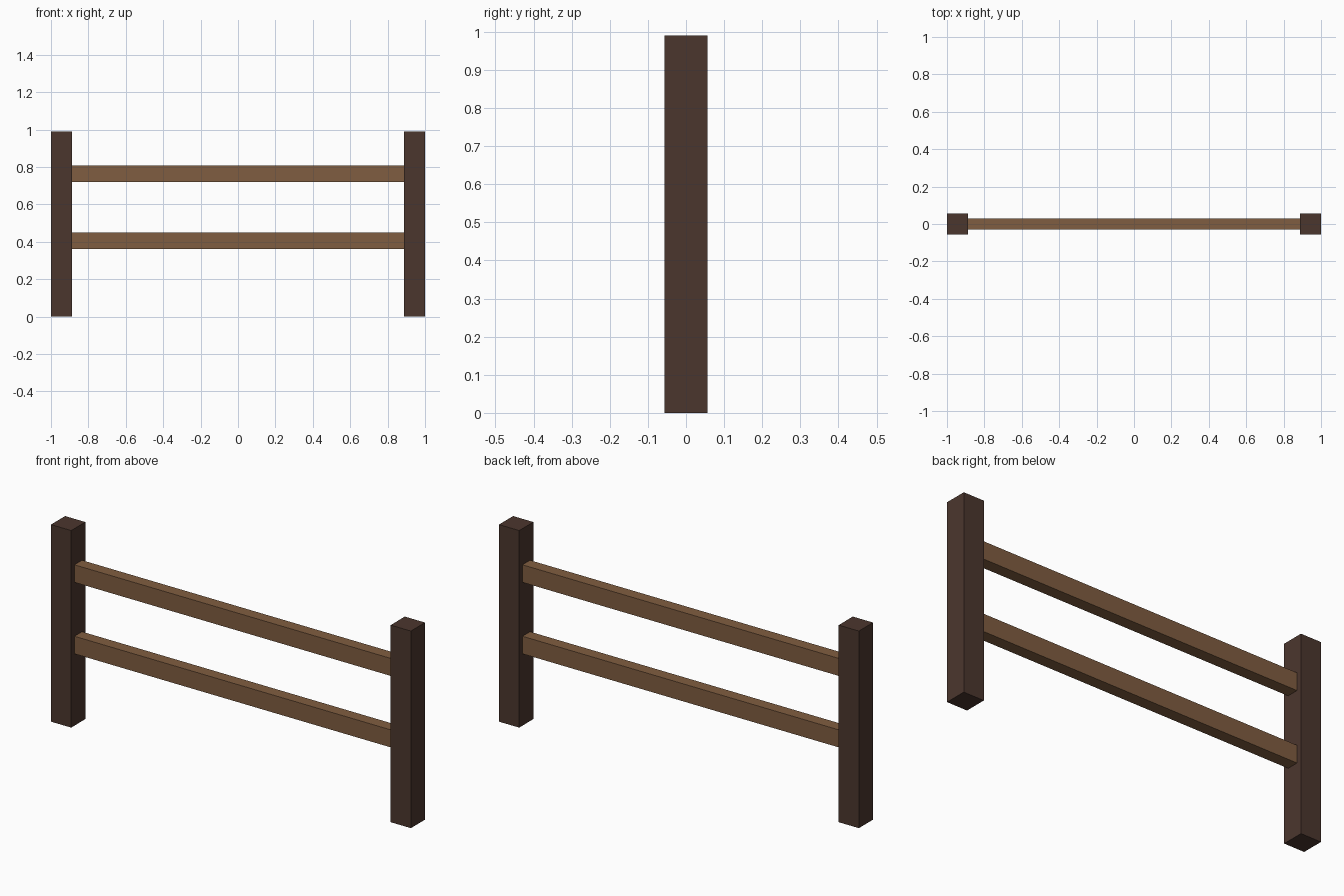
import bpy

# Remove the default cube
cube = bpy.data.objects.get("Cube")
if cube:
    bpy.data.objects.remove(cube, do_unlink=True)


def make_material(name, rgb):
    mat = bpy.data.materials.new(name)
    mat.use_nodes = True
    color = (*rgb, 1.0)
    mat.diffuse_color = color
    bsdf = next(n for n in mat.node_tree.nodes if n.type == 'BSDF_PRINCIPLED')
    bsdf.inputs["Base Color"].default_value = color
    return mat


def add_box(name, center, size, mat):
    bpy.ops.mesh.primitive_cube_add(size=1, location=center)
    obj = bpy.context.object
    obj.name = name
    obj.scale = size
    bpy.ops.object.transform_apply(location=False, rotation=False, scale=True)
    obj.data.materials.append(mat)
    return obj


dark_wood = make_material("dark brown wood", (0.071, 0.037, 0.027))
light_wood = make_material("light brown wood", (0.216, 0.110, 0.052))

POST_WIDTH = 0.112
POST_HEIGHT = 0.99
POST_X = 1 - POST_WIDTH / 2

# Square posts at both ends
for side, sign in (("left", 1), ("right", -1)):
    add_box(f"{side}_post", (sign * POST_X, 0, POST_HEIGHT / 2),
            (POST_WIDTH, POST_WIDTH, POST_HEIGHT), dark_wood)

# Horizontal rails, set between the posts
RAIL_LENGTH = 2 * (1 - POST_WIDTH)
for name, z in (("lower_rail", 0.405), ("upper_rail", 0.764)):
    add_box(name, (0, 0, z), (RAIL_LENGTH, 0.06, 0.088), light_wood)
